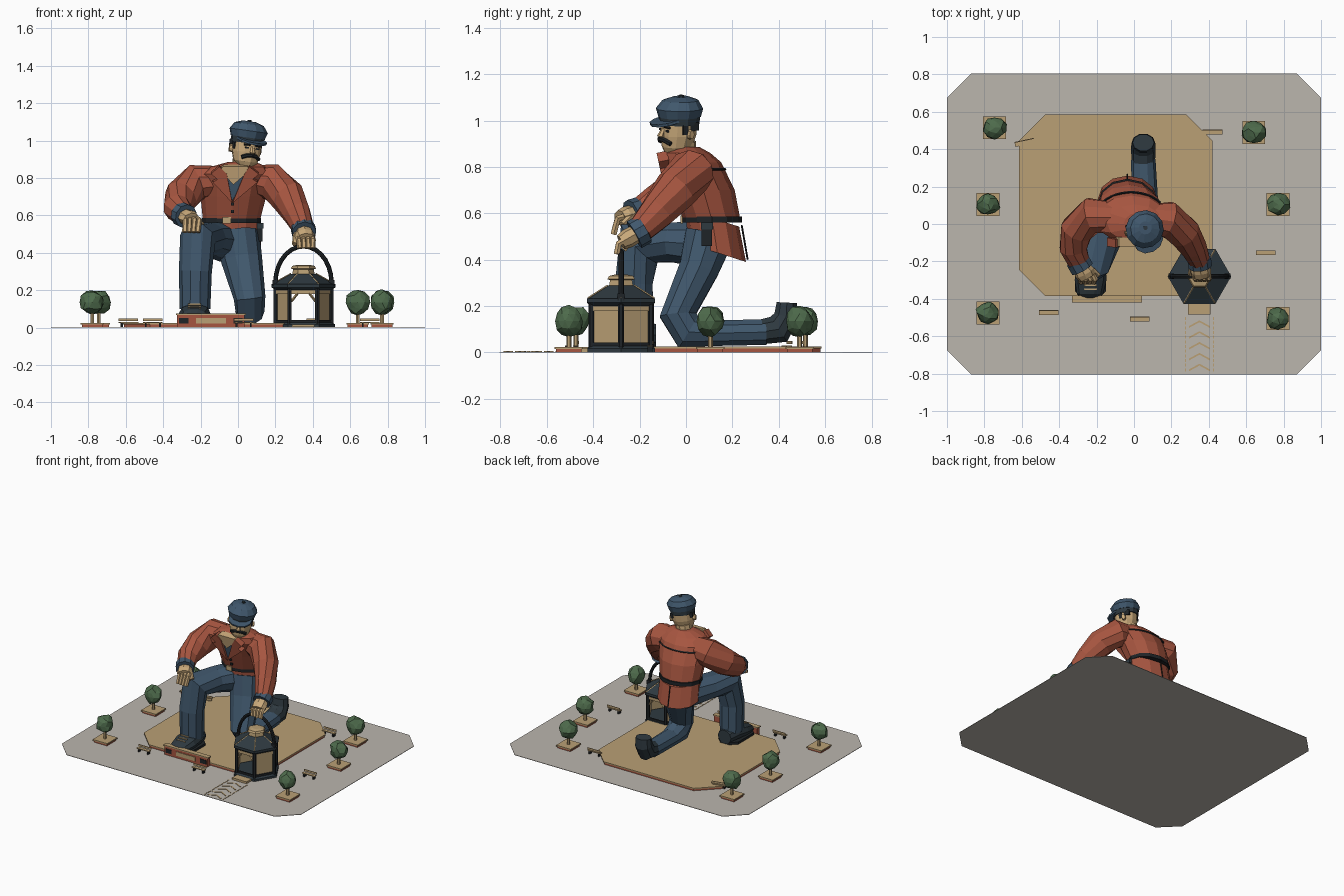
import bpy, bmesh, math, random
from mathutils import Vector, Matrix

cube = bpy.data.objects.get("Cube")
if cube:
    bpy.data.objects.remove(cube)
random.seed(4)


def material(name, *rgb):
    col = [(c / 255) ** 2.2 for c in rgb] + [1]
    m = bpy.data.materials.new(name)
    m.use_nodes = True
    m.diffuse_color = col
    m.node_tree.nodes["Principled BSDF"].inputs["Base Color"].default_value = col
    return m


stone = material("stone", 186, 180, 172)
sand = material("sand", 184, 158, 116)
rust = material("rust", 165, 86, 66)
denim = material("denim", 66, 88, 108)
slate = material("slate", 50, 60, 66)
black = material("black", 36, 40, 43)
leaf = material("leaf", 80, 108, 78)
skin = material("skin", 200, 168, 122)
I = Matrix.Identity(4)


def finish(name, bm, mat, M=I):
    bm.transform(M)
    bmesh.ops.recalc_face_normals(bm, faces=bm.faces)
    me = bpy.data.meshes.new(name)
    bm.to_mesh(me)
    bm.free()
    me.materials.append(mat)
    ob = bpy.data.objects.new(name, me)
    bpy.context.collection.objects.link(ob)
    return ob


def loft(name, mat, stations, n=10, axis=None, hint=(1, 0, 0), M=I):
    """Skin of rings; a station is x, y, z, radius along hint, other radius."""
    bm, rings = bmesh.new(), []
    pts = [Vector(s[:3]) for s in stations]
    for i, s in enumerate(stations):
        if axis:
            t = Vector(axis).normalized()
        else:
            a = (pts[i] - pts[max(i - 1, 0)]).normalized()
            b = (pts[min(i + 1, len(pts) - 1)] - pts[i]).normalized()
            t = (a + b).normalized()
        h = Vector(hint)
        u = (h - t * h.dot(t)).normalized()
        v = t.cross(u)
        ang = [math.tau * k / n for k in range(n)]
        rings.append([bm.verts.new(pts[i] + u * s[3] * math.cos(a) + v * s[-1] * math.sin(a)) for a in ang])
    for a, b in zip(rings, rings[1:]):
        for k in range(n):
            bm.faces.new((a[k], a[(k + 1) % n], b[(k + 1) % n], b[k]))
    bm.faces.new(rings[0])
    bm.faces.new(rings[-1])
    return finish(name, bm, mat, M)


def tube(name, mat, pts, r, n=6, hint=(0, 1, 0), M=I):
    return loft(name, mat, [(*p, r) for p in pts], n, None, hint, M)


def prism(name, mat, outline, z0, z1, M=I):
    bm = bmesh.new()
    f = bm.faces.new([bm.verts.new((x, y, z0)) for x, y in outline])
    new = bmesh.ops.extrude_face_region(bm, geom=[f])["geom"]
    bmesh.ops.translate(bm, vec=(0, 0, z1 - z0), verts=[g for g in new if isinstance(g, bmesh.types.BMVert)])
    return finish(name, bm, mat, M)


def box(name, mat, c, size, M=I):
    bm = bmesh.new()
    bmesh.ops.create_cube(bm, size=1, matrix=Matrix.Translation(c) @ Matrix.Diagonal((*size, 1)))
    return finish(name, bm, mat, M)


def octagon(x0, x1, y0, y1, c):
    return [(x0 + c, y0), (x1 - c, y0), (x1, y0 + c), (x1, y1 - c),
            (x1 - c, y1), (x0 + c, y1), (x0, y1 - c), (x0, y0 + c)]


# Ground, plinth and sign
prism("ground", stone, octagon(-1, 1, -.805, .805, .13), 0, .003)
prism("plinth_side", rust, octagon(-.61, .415, -.38, .58, .14), .003, .017)
prism("plinth_top", sand, octagon(-.615, .42, -.385, .585, .14), .017, .025)
box("sign_block", rust, (-.145, -.4, .036), (.36, .03, .066))
box("sign_cap", sand, (-.145, -.4, .072), (.375, .038, .008))
box("sign_panel", sand, (-.145, -.416, .036), (.16, .006, .03))
for x in (-.29, 0):
    box("sign_plate", black, (x, -.416, .036), (.05, .006, .03))

# Path markings
box("door_step", sand, (.35, -.455, .01), (.12, .06, .016))
for i in range(12):
    for x in (.275, .425):
        box("path_dash", sand, (x, -.505 - i * .025, .004), (.007, .016, .003))
for i in range(5):
    y = -.515 - i * .058
    prism("path_chevron", sand, [(.295, y - .03), (.35, y), (.405, y - .03), (.405, y - .04),
                                 (.35, y - .01), (.295, y - .04)], .003, .006)

# Trees in planters
for x, y in ((-.745, .515), (-.78, .105), (-.78, -.475), (.64, .49), (.77, .105), (.77, -.505)):
    box("planter", rust, (x, y, .01), (.11, .11, .015))
    box("planter_rim", sand, (x, y, .02), (.122, .122, .009))
    tube("tree_trunk", sand, [(x, y, .02), (x, y, .1)], .011)
    bm = bmesh.new()
    bmesh.ops.create_icosphere(bm, subdivisions=2, radius=1)
    for v in bm.verts:
        v.co *= random.uniform(.88, 1.1)
    finish("tree_crown", bm, leaf, Matrix.Translation((x, y, .135)) @ Matrix.Diagonal((.064, .06, .066, 1)))

# Benches
for x, y, turn in ((-.585, .435, 12), (.42, .49, 0), (.705, -.155, 0), (.03, -.51, 0), (-.455, -.475, 0)):
    M = Matrix.Translation((x, y, 0)) @ Matrix.Rotation(math.radians(turn), 4, 'Z')
    box("bench_seat", sand, (0, 0, .028), (.105, .024, .006), M)
    box("bench_back", sand, (0, .012, .043), (.105, .005, .014), M)
    for s in (-1, 1):
        box("bench_leg", black, (s * .038, 0, .014), (.01, .022, .024), M)

# Hexagonal lantern
L = Matrix.Translation((.35, -.28, 0))


def hexes(name, mat, rows):
    loft(name, mat, [(0, 0, z, r) for z, r in rows], 6, (0, 0, 1), M=L)


hexes("lantern_base", slate, [(.003, .168), (.018, .168), (.028, .155)])
hexes("lantern_eave", slate, [(.2, .15), (.215, .17), (.232, .17)])
hexes("lantern_roof", slate, [(.232, .165), (.288, .066)])
hexes("lantern_cap", sand, [(.285, .06), (.312, .055), (.316, .068), (.33, .06), (.336, .03)])
for i in range(6):
    a = math.radians(60 * i)
    d = Vector((math.cos(a), math.sin(a), 0))
    up = Vector((0, 0, 1))
    tube("lantern_post", black, [d * .148 + up * .02, d * .148 + up * .21], .013, M=L)
    tube("roof_rib", sand, [d * .165 + up * .234, d * .066 + up * .289], .004, 4, (0, 0, 1), L)
    R = L @ Matrix.Rotation(a + math.radians(30), 4, 'Z')
    box("lantern_lintel", sand, (.126, 0, .19), (.012, .135, .022), R)
    box("lantern_sill", black, (.127, 0, .035), (.012, .135, .014), R)
    if i not in (1, 4):  # front and back stay open
        box("lantern_panel", sand, (.122, 0, .115), (.006, .138, .17), R)
    else:
        for s in (-1, 1):
            tube("door_brace", sand, [(.126, s * .065, .14), (.126, s * .03, .185)], .007, 4, (1, 0, 0), R)
arc = [math.pi * i / 14 for i in range(15)]
tube("lantern_handle", black, [(.15 * math.cos(a), 0, .24 + .195 * math.sin(a)) for a in arc], .012, 8, M=L)
for s in (-1, 1):
    box("handle_socket", black, (s * .15, 0, .24), (.03, .03, .03), L)

# Planted leg and boot
loft("right_leg", denim, [(-.07, .13, .46, .11), (-.16, -.05, .475, .105, .09), (-.215, -.2, .475, .098, .115),
                          (-.228, -.225, .3, .088, .085), (-.23, -.22, .1, .082, .085)])
loft("right_boot", slate, [(-.23, -.13, .075, .055, .05), (-.23, -.2, .085, .078, .06), (-.232, -.3, .075, .085, .05),
                           (-.235, -.375, .062, .07, .037), (-.235, -.402, .05, .04, .02)], axis=(0, 1, 0))
prism("right_sole", black, octagon(-.315, -.15, -.405, -.13, .045), .025, .042)
for i in range(3):
    box("boot_lace", sand, (-.232, -.305 - .022 * i, .125 - .01 * i), (.07, .007, .007))

# Kneeling leg and boot
loft("left_leg", denim, [(0, .1, .5, .115, .11), (.02, .055, .36, .11, .09), (.062, -.035, .16, .085, .082),
                         (.064, .01, .09, .078, .085), (.058, .1, .083, .072, .058), (.05, .345, .088, .065, .058)])
loft("left_boot", slate, [(.05, .32, .088, .062, .056), (.05, .4, .1, .066, .068),
                          (.05, .432, .155, .064, .055), (.05, .435, .215, .058, .046)])

# Jacket, belt and pouch
loft("jacket_skirt", rust, [(-.035, .112, .58, .152, .123), (-.035, .135, .43, .158, .13)], 12, (0, .32, 1))
torso = [(-.035, .112, .57, .152, .123), (-.025, .075, .7, .175, .135),
         (-.012, .025, .82, .195, .127), (.005, .005, .86, .15, .1), (.02, 0, .885, .075, .06)]
loft("jacket_body", rust, torso, 12, (0, 0, 1))
loft("belt", black, [(-.035, .113, z, .158, .129) for z in (.56, .587)], 12, (0, 0, 1))
box("belt_buckle", sand, (-.06, -.018, .574), (.045, .012, .034))
box("belt_pouch", black, (.117, .09, .51), (.03, .045, .1))
box("pouch_flap", slate, (.12, .09, .545), (.035, .052, .03))
seam = [math.radians(a) for a in range(35, 146, 10)]
tube("back_yoke_seam", black, [(-.015 + .191 * math.cos(a), .037 + .133 * math.sin(a), .79) for a in seam], .006, 4, (0, 0, 1))
tube("back_vent", black, [(-.035, .24, .55), (-.035, .266, .4)], .004, 4, (1, 0, 0))

# Open collar, shirt and buttons on the leaning chest
C = Matrix.Translation((-.01, -.062, .68)) @ Matrix.Rotation(math.radians(102), 4, 'X')
prism("shirt", denim, [(-.02, 0), (.07, .16), (-.08, .16)], -.02, .012, C)
prism("neckerchief", skin, [(-.015, .09), (.075, .17), (.06, .19), (-.07, .19), (-.085, .17)], -.03, .02, C)
prism("right_lapel", rust, [(-.02, -.01), (-.05, .15), (-.09, .19), (-.135, .15), (-.1, .12), (-.125, .105)], -.02, .026, C)
prism("left_lapel", rust, [(-.02, -.01), (.04, .14), (.07, .19), (.12, .15), (.09, .12), (.115, .105)], -.02, .026, C)
for z in (.62, .66, .7):
    box("button", black, (-.03, .185 - z * .354, z), (.016, .012, .016))

# Arms, cuffs and hands
loft("right_sleeve", rust, [(-.12, .035, .78, .085), (-.225, .045, .775, .1, .1), (-.305, -.03, .7, .095, .09),
                            (-.325, -.13, .64, .08, .075), (-.295, -.205, .605, .06, .06)], hint=(0, 0, 1))
loft("left_sleeve", rust, [(.09, .03, .79, .08), (.18, .025, .78, .1, .1), (.265, -.045, .7, .098, .09),
                           (.315, -.12, .61, .08, .074), (.35, -.195, .53, .06, .058)], hint=(0, 0, 1))


def hand(side, wrist, knuckle, tip):
    w, k, t = Vector(wrist), Vector(knuckle), Vector(tip)
    d = (k - w).normalized()
    tube(side + "_cuff", denim, [w - d * .035, w + d * .015], .066, 10, (0, 0, 1))
    loft(side + "_hand", skin, [(*w, .045, .04), (*w.lerp(k, .6), .055, .042), (*k, .048, .034)], 8)
    for i in range(4):
        o = Vector(((i - 1.5) * .025, 0, 0))
        tube(side + "_finger", skin, [k + o - d * .015, k + o + d * .012, t + o * .9], .015, 6, (1, 0, 0))
    s = 1 if side == "right" else -1
    tube(side + "_thumb", skin, [w + Vector((s * .04, 0, 0)), k + Vector((s * .058, .01, -.03))], .016, 6, (1, 0, 0))


hand("right", (-.285, -.225, .598), (-.25, -.285, .58), (-.25, -.312, .51))
hand("left", (.352, -.21, .515), (.362, -.28, .475), (.365, -.298, .425))

# Head, turned and tilted
H = (Matrix.Translation((.03, -.028, .86)) @ Matrix.Rotation(math.radians(8), 4, 'Y')
     @ Matrix.Rotation(math.radians(25), 4, 'Z'))
UP = (0, 0, 1)
loft("neck", skin, [(0, .018, -.03, .058), (0, .015, .05, .058)], 10, UP, M=H)
loft("head", skin, [(0, -.022, .003, .04, .045), (0, -.012, .03, .066, .066), (0, -.005, .08, .079, .077),
                    (0, 0, .16, .08, .08)], 12, UP, M=H)
loft("nose", skin, [(0, -.074, .115, .009), (0, -.09, .08, .016), (0, -.078, .072, .012)], 6, UP, M=H)
for s in (-1, 1):
    tube("moustache", black, [(0, -.086, .066), (s * .026, -.082, .063), (s * .052, -.066, .05)], .011, 6, UP, H)
    tube("eyebrow", black, [(s * .014, -.079, .122), (s * .048, -.068, .119)], .006, 4, UP, H)
    box("eye", black, (s * .031, -.073, .104), (.02, .009, .009), H)
    loft("ear", skin, [(s * .07, .012, .09, .016, .022), (s * .092, .017, .09, .013, .019)], 8, hint=(0, 1, 0), M=H)
    box("sideburn", black, (s * .076, -.008, .115), (.011, .024, .05), H)
    box("side_hair", black, (s * .068, .037, .122), (.018, .04, .035), H)

# Peaked cap
loft("cap_band", slate, [(0, 0, .128, .086), (0, 0, .165, .09)], 12, UP, M=H)
loft("cap_crown", denim, [(0, 0, .158, .092), (0, 0, .195, .104, .102), (0, .005, .23, .08, .078),
                          (0, .008, .245, .035)], 12, UP, M=H)
tube("cap_button", slate, [(0, .008, .24), (0, .008, .252)], .012, 8, M=H)
B = H @ Matrix.Translation((0, -.06, .145)) @ Matrix.Rotation(math.radians(14), 4, 'X')
prism("cap_peak", denim, [(-.082, .02), (-.075, -.03), (-.045, -.062), (0, -.073), (.045, -.062),
                          (.075, -.03), (.082, .02)], -.006, .006, B)
